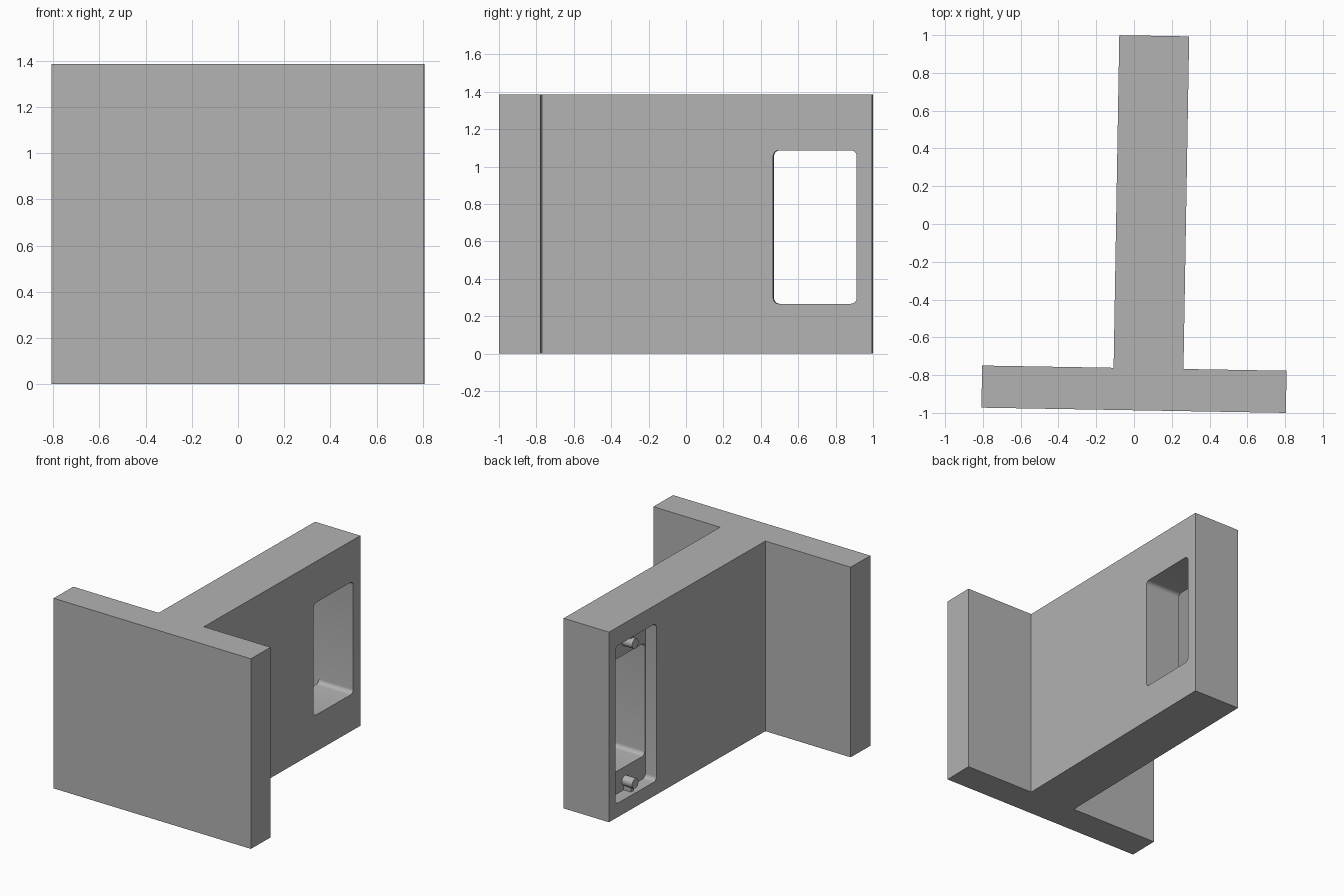
import bpy, bmesh, math
from mathutils import Matrix, Vector

cube = bpy.data.objects.get("Cube")
if cube:
    bpy.data.objects.remove(cube, do_unlink=True)

TURN = Matrix.Rotation(math.radians(-0.98), 4, 'Z')  # the whole body sits slightly turned
HEIGHT = 1.387
WEB_LEFT, WEB_RIGHT = -0.095, 0.275
POCKET_FLOOR = WEB_LEFT + 0.09
MID_Y, MID_Z = 0.694, 0.677

grey = bpy.data.materials.new("plain grey")
grey.use_nodes = True
grey.diffuse_color = (0.45, 0.45, 0.45, 1)
grey.node_tree.nodes["Principled BSDF"].inputs["Base Color"].default_value = (0.45, 0.45, 0.45, 1)


def prism(name, points, direction):
    """Extrude a flat outline along a direction."""
    bm = bmesh.new()
    face = bm.faces.new([bm.verts.new(p) for p in points])
    out = bmesh.ops.extrude_face_region(bm, geom=[face])
    moved = [v for v in out["geom"] if isinstance(v, bmesh.types.BMVert)]
    bmesh.ops.translate(bm, verts=moved, vec=Vector(direction))
    bmesh.ops.recalc_face_normals(bm, faces=bm.faces)
    bm.transform(TURN)
    mesh = bpy.data.meshes.new(name)
    bm.to_mesh(mesh)
    bm.free()
    mesh.materials.append(grey)
    obj = bpy.data.objects.new(name, mesh)
    bpy.context.collection.objects.link(obj)
    return obj


def rounded(x, y, z, half_y, half_z, radius, steps=6):
    """Rounded rectangle outline facing along x."""
    points = []
    for i, (sy, sz) in enumerate([(1, 1), (-1, 1), (-1, -1), (1, -1)]):
        for k in range(steps + 1):
            a = math.pi / 2 * (i + k / steps)
            points.append((x, y + sy * (half_y - radius) + radius * math.cos(a),
                           z + sz * (half_z - radius) + radius * math.sin(a)))
    return points


def activate(obj):
    bpy.ops.object.select_all(action='DESELECT')
    obj.select_set(True)
    bpy.context.view_layer.objects.active = obj


def cut(target, cutter):
    activate(target)
    mod = target.modifiers.new("cut", 'BOOLEAN')
    mod.operation = 'DIFFERENCE'
    mod.solver = 'EXACT'
    mod.object = cutter
    bpy.ops.object.modifier_apply(modifier=mod.name)
    bpy.data.objects.remove(cutter, do_unlink=True)


# T-shaped body: front plate and web
outline = [(-0.791, -0.986), (0.821, -0.986), (0.821, -0.763), (WEB_RIGHT, -0.763),
           (WEB_RIGHT, 0.998), (WEB_LEFT, 0.998), (WEB_LEFT, -0.763), (-0.791, -0.763)]
body = prism("t_shaped_body", [(x, y, 0) for x, y in outline], (0, 0, HEIGHT))

# Through window and the taller shallow pocket on one side
cut(body, prism("window_cutter", rounded(-0.3, MID_Y, MID_Z, 0.223, 0.41, 0.03), (0.8, 0, 0)))
cut(body, prism("pocket_cutter", rounded(-0.3, MID_Y, MID_Z, 0.23, 0.575, 0.03),
                (POCKET_FLOOR + 0.3, 0, 0)))
activate(body)
bpy.ops.object.shade_smooth_by_angle(angle=math.radians(30))

# Round pegs in the pocket, each with a rib to the nearer pocket end
for side, label in ((-1, "lower"), (1, "upper")):
    z = MID_Z + side * 0.51
    reach = POCKET_FLOOR + 0.01 - (WEB_LEFT + 0.005)
    ring = [(WEB_LEFT + 0.005, MID_Y + 0.036 * math.cos(a), z + 0.036 * math.sin(a))
            for a in (math.tau * k / 24 for k in range(24))]
    peg = prism(label + "_peg", ring, (reach, 0, 0))
    activate(peg)
    bpy.ops.object.shade_smooth_by_angle(angle=math.radians(30))
    rib = [(WEB_LEFT + 0.03, MID_Y + dy, z + side * dz)
           for dy, dz in ((-0.015, 0.02), (0.015, 0.02), (0.015, 0.07), (-0.015, 0.07))]
    prism(label + "_rib", rib, (reach - 0.025, 0, 0))
